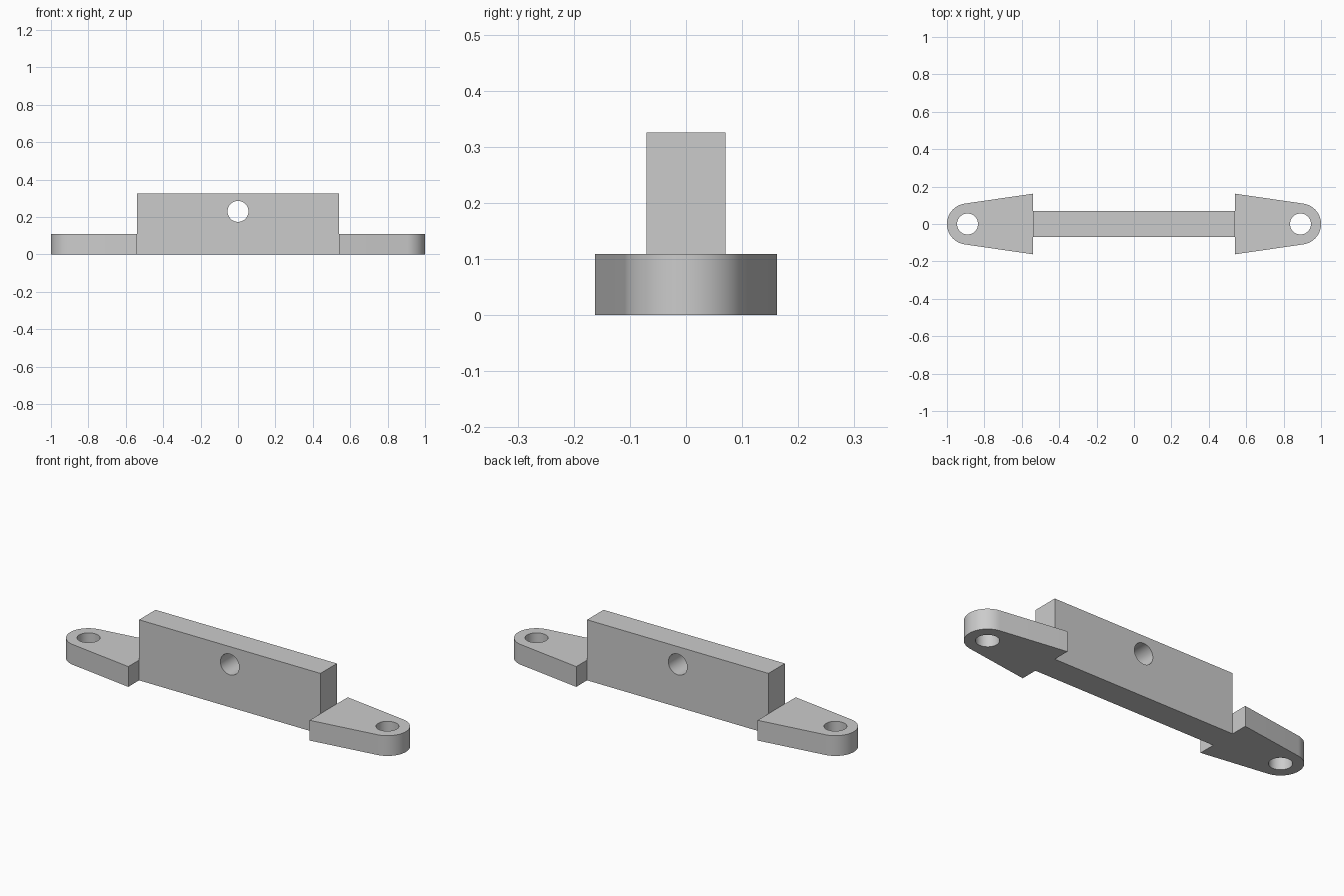
import bpy
import bmesh
from math import cos, sin, radians, pi
from mathutils import Matrix, Vector

cube = bpy.data.objects.get("Cube")
if cube:
    bpy.data.objects.remove(cube, do_unlink=True)

BODY_X, BODY_Y, BODY_Z = 0.54, 0.07, 0.326
EAR_X, EAR_Y, EAR_Z, EAR_R = 0.89, 0.162, 0.109, 0.11
HOLE_R, HOLE_Z = 0.056, 0.23
ARC_STEPS = 32

grey = bpy.data.materials.new("plain grey")
grey.use_nodes = True
colour = (0.6, 0.6, 0.6, 1)
grey.diffuse_color = colour
grey.node_tree.nodes["Principled BSDF"].inputs["Base Color"].default_value = colour


def extrude_up(bm, faces, height):
    """Extrude faces along z and return the new top faces."""
    result = bmesh.ops.extrude_face_region(bm, geom=faces)["geom"]
    verts = [g for g in result if isinstance(g, bmesh.types.BMVert)]
    bmesh.ops.translate(bm, verts=verts, vec=Vector((0, 0, height)))
    return [g for g in result if isinstance(g, bmesh.types.BMFace)]


def make_object(name, bm):
    mesh = bpy.data.meshes.new(name)
    bmesh.ops.recalc_face_normals(bm, faces=bm.faces)
    bm.to_mesh(mesh)
    bm.free()
    mesh.materials.append(grey)
    obj = bpy.data.objects.new(name, mesh)
    bpy.context.collection.objects.link(obj)
    return obj


# Plan outline: a central bar with a tapered, rounded ear at each end
bm = bmesh.new()
corners = {(sx, sy): bm.verts.new((sx * BODY_X, sy * BODY_Y, 0))
           for sx in (-1, 1) for sy in (-1, 1)}
bar = bm.faces.new([corners[k] for k in ((-1, -1), (1, -1), (1, 1), (-1, 1))])
plan = [bar]
sweep = radians(81.5)
for s in (-1, 1):
    outline = [corners[s, -1], bm.verts.new((s * BODY_X, -EAR_Y, 0))]
    for i in range(ARC_STEPS + 1):
        a = -sweep + 2 * sweep * i / ARC_STEPS
        outline.append(bm.verts.new((s * (EAR_X + EAR_R * cos(a)), EAR_R * sin(a), 0)))
    outline += [bm.verts.new((s * BODY_X, EAR_Y, 0)), corners[s, 1]]
    plan.append(bm.faces.new(outline))
bmesh.ops.recalc_face_normals(bm, faces=bm.faces)

# Raise everything to ear height, then the bar alone to full height
tops = extrude_up(bm, plan, EAR_Z)
bar_top = min(tops, key=lambda f: abs(f.calc_center_median().x))
extrude_up(bm, [bar_top], BODY_Z - EAR_Z)
bmesh.ops.dissolve_limit(bm, angle_limit=radians(0.5), verts=bm.verts, edges=bm.edges)
bracket = make_object("mounting_bracket", bm)

# Bolt holes through the ears and a cross hole through the bar
bm = bmesh.new()
across = Matrix.Translation((0, 0, HOLE_Z)) @ Matrix.Rotation(pi / 2, 4, "X")
for place in (Matrix.Translation((-EAR_X, 0, 0)), Matrix.Translation((EAR_X, 0, 0)), across):
    bmesh.ops.create_cone(bm, cap_ends=True, segments=48, radius1=HOLE_R,
                          radius2=HOLE_R, depth=0.5, matrix=place)
cutter = make_object("hole_cutter", bm)
cutter.hide_render = True
cutter.hide_viewport = True

cut = bracket.modifiers.new("holes", "BOOLEAN")
cut.operation = "DIFFERENCE"
cut.solver = "EXACT"
cut.object = cutter

# Bake the cut, remove the helper and smooth the round walls
bpy.context.view_layer.objects.active = bracket
bracket.select_set(True)
bpy.ops.object.modifier_apply(modifier=cut.name)
bpy.data.objects.remove(cutter, do_unlink=True)
bpy.ops.object.shade_smooth_by_angle(angle=radians(30))
